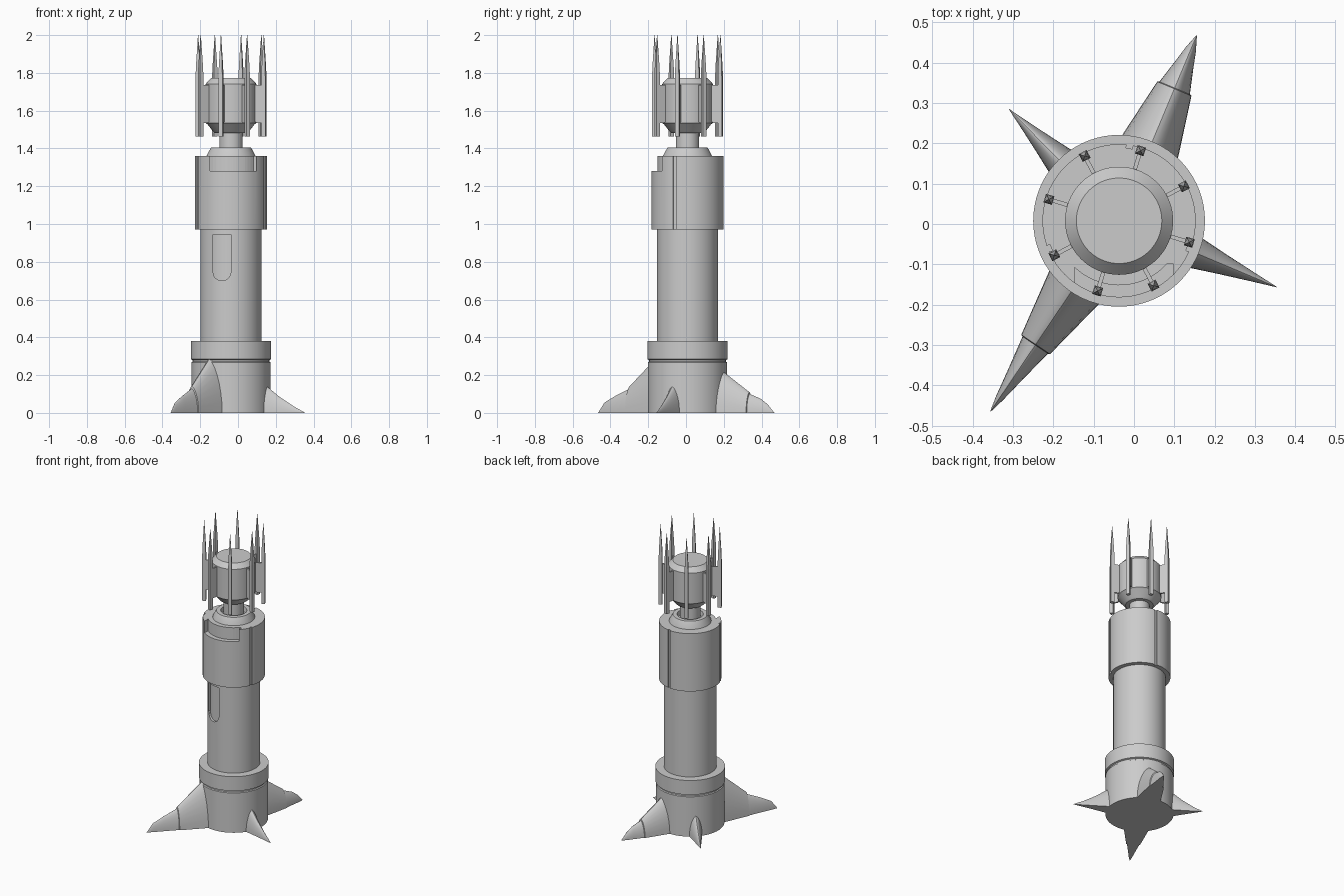
import bpy, bmesh
from math import sin, cos, pi, radians, sqrt
from mathutils import Matrix

if "Cube" in bpy.data.objects:
    bpy.data.objects.remove(bpy.data.objects["Cube"])

CX, CY = -0.037, 0.008      # axis of the tower


def finish(bm, name, smooth=True):
    bmesh.ops.recalc_face_normals(bm, faces=bm.faces)
    me = bpy.data.meshes.new(name)
    bm.to_mesh(me)
    bm.free()
    ob = bpy.data.objects.new(name, me)
    bpy.context.collection.objects.link(ob)
    ob.location = (CX, CY, 0)
    if smooth:
        select(ob)
        bpy.ops.object.shade_smooth_by_angle(angle=radians(30))
    return ob


def select(ob):
    bpy.ops.object.select_all(action='DESELECT')
    ob.select_set(True)
    bpy.context.view_layer.objects.active = ob


def loft(bm, rings):
    """Skin closed loops of points and cap both ends."""
    loops = [[bm.verts.new(p) for p in r] for r in rings]
    n = len(loops[0])
    for a, b in zip(loops, loops[1:]):
        for i in range(n):
            j = (i + 1) % n
            bm.faces.new((a[i], a[j], b[j], b[i]))
    bm.faces.new(loops[0])
    bm.faces.new(loops[-1])


def lathe(name, profile, n=72):
    bm = bmesh.new()
    loft(bm, [[(r * cos(2 * pi * i / n), r * sin(2 * pi * i / n), z)
               for i in range(n)] for r, z in profile])
    return finish(bm, name)


def box(bm, x0, x1, y0, y1, z0, z1):
    loft(bm, [[(x0, y0, z), (x1, y0, z), (x1, y1, z), (x0, y1, z)] for z in (z0, z1)])


def cut(ob, cutter):
    """Subtract the cutter and remove it."""
    m = ob.modifiers.new("cut", 'BOOLEAN')
    m.operation, m.solver, m.object = 'DIFFERENCE', 'EXACT', cutter
    cutter.hide_render = True
    select(ob)
    bpy.ops.object.modifier_apply(modifier=m.name)
    bpy.data.objects.remove(cutter)
    bpy.ops.object.shade_smooth_by_angle(angle=radians(30))


# Base with a groove under its collar
lathe("base", [(.209, 0), (.209, .268), (.203, .272), (.203, .28), (.213, .284), (.213, .38)])

# Shaft with a rounded window showing the inner core
shaft = lathe("shaft", [(.161, .36), (.161, .98)])
lathe("shaft_core", [(.147, .40), (.147, .96)])
outline = [(-.098, .942), (-.098, .745)]
outline += [(-.048 + .046 * cos(a), .74 + .04 * sin(a)) for a in
            [pi + pi * k / 10 for k in range(11)]]
outline += [(.002, .745), (.002, .942)]
bm = bmesh.new()
loft(bm, [[(x, y, z) for x, z in outline] for y in (-.3, -.07)])
cut(shaft, finish(bm, "window_cutter", False))

# Upper sleeve with three vertical grooves and a front notch
sleeve = lathe("sleeve", [(.19, .97), (.19, 1.36)])
for a in (-21.5, 201.5, 82):
    bm = bmesh.new()
    box(bm, .181, .25, -.008, .008, .9, 1.45)
    bmesh.ops.rotate(bm, verts=bm.verts, matrix=Matrix.Rotation(radians(a), 3, 'Z'))
    cut(sleeve, finish(bm, "groove_cutter", False))
xs = [.012 - .122 + .244 * k / 16 for k in range(17)]
outline = [(x, -sqrt(.16 ** 2 - min(x * x, .0145))) for x in xs]
outline += [(xs[-1], -.3), (xs[0], -.3)]
bm = bmesh.new()
loft(bm, [[(x, y, z) for x, y in outline] for z in (1.28, 1.42)])
cut(sleeve, finish(bm, "notch_cutter", False))

# Sloped socket with a recess, neck and drum head
lathe("socket", [(.13, 1.355), (.128, 1.365), (.106, 1.405), (.08, 1.405), (.075, 1.375)])
lathe("neck", [(.062, 1.36), (.062, 1.5)])
lathe("head", [(.085, 1.482), (.095, 1.49), (.125, 1.528), (.134, 1.535),
               (.134, 1.742), (.106, 1.772)])

# Eight spikes, each held by a thin fin
for k in range(8):
    bm = bmesh.new()
    rings = []
    for h, z in ((.011, 1.462), (.011, 1.78), (.009, 1.84), (.0008, 2.0)):
        rings.append([(.182 + h * sx, h * sy, z) for sx, sy in
                      ((-1, -1), (1, -1), (1, 1), (-1, 1))])
    loft(bm, rings)
    fin = [(.12, 1.55), (.145, 1.535), (.18, 1.535), (.18, 1.735), (.12, 1.735)]
    loft(bm, [[(r, y, z) for r, z in fin] for y in (-.005, .005)])
    bmesh.ops.rotate(bm, verts=bm.verts,
                     matrix=Matrix.Rotation(radians(28 + 45 * k), 3, 'Z'))
    finish(bm, f"spike_{k + 1}", False)


# Horn-like feet: stations of (distance, half width, height)
def foot(name, azimuth, stations, n=16):
    bm = bmesh.new()
    rings = []
    for r, w, h in stations:
        ring = []
        for i in range(n + 1):
            c, s = cos(pi * i / n), sin(pi * i / n)
            side = 1 if c > 0 else -1
            ring.append((r, w * side * abs(c) ** 1.25, h * s))
        rings.append(ring)
    loft(bm, rings)
    bmesh.ops.rotate(bm, verts=bm.verts, matrix=Matrix.Rotation(radians(azimuth), 3, 'Z'))
    finish(bm, name)


foot("back_large_foot", 67.3, [(.15, .082, .25), (.21, .073, .215), (.355, .046, .11),
                               (.357, .041, .1), (.42, .024, .075), (.46, .014, .045),
                               (.498, .001, .001)])
foot("front_large_foot", 236, [(.15, .085, .33), (.2, .074, .29), (.37, .043, .14),
                               (.372, .038, .128), (.46, .022, .09), (.53, .01, .055),
                               (.57, .001, .001)])
for name, az, tip in (("back_small_foot", 134.6, .389), ("front_small_foot", -22.8, .425)):
    d = tip - .2
    foot(name, az, [(.16, .048, .18), (.2, .041, .145), (.2 + d * .35, .026, .085),
                    (.2 + d * .7, .012, .036), (tip, .0005, .001)])
